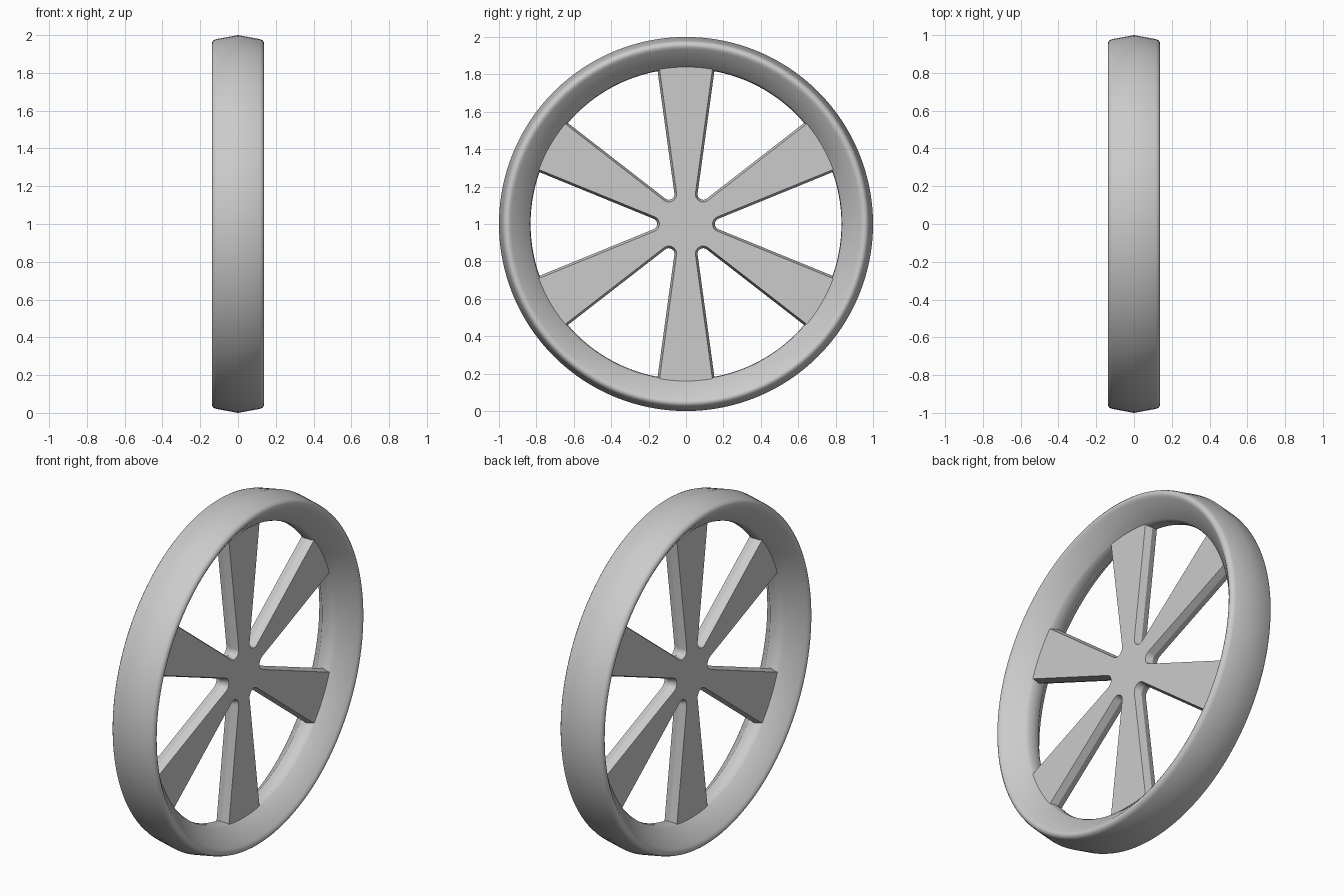
import bpy, bmesh
from math import sin, cos, pi, radians, tan

cube = bpy.data.objects.get("Cube")
if cube:
    bpy.data.objects.remove(cube)

grey = bpy.data.materials.new("plain grey")
grey.use_nodes = True
COLOUR = (0.6, 0.6, 0.6, 1)
grey.diffuse_color = COLOUR
grey.node_tree.nodes["Principled BSDF"].inputs["Base Color"].default_value = COLOUR


def finish(bm, name):
    bmesh.ops.recalc_face_normals(bm, faces=bm.faces)
    mesh = bpy.data.meshes.new(name)
    bm.to_mesh(mesh)
    bm.free()
    mesh.materials.append(grey)
    ob = bpy.data.objects.new(name, mesh)
    bpy.context.collection.objects.link(ob)
    ob.location.z = 1
    bpy.ops.object.select_all(action='DESELECT')
    ob.select_set(True)
    bpy.context.view_layer.objects.active = ob
    bpy.ops.object.shade_smooth_by_angle(angle=radians(32))
    return ob


def bridge(bm, a, b):
    for i in range(len(a)):
        j = (i + 1) % len(a)
        bm.faces.new((a[i], a[j], b[j], b[i]))


# Rim: mirrored half profile of (x, radius), spun about the x axis
half = [(0, 1.0), (.115, .979), (.128, .974), (.136, .964), (.138, .955),
        (.136, .946), (.128, .934), (.045, .842), (.03, .834)]
profile = half + [(0, .831)] + [(-x, r) for x, r in reversed(half[1:])]
STEPS = 128
bm = bmesh.new()
rings = []
for k in range(STEPS):
    a = 2 * pi * k / STEPS
    rings.append([bm.verts.new((x, r * cos(a), r * sin(a))) for x, r in profile])
for k in range(STEPS):
    bridge(bm, rings[k], rings[(k + 1) % STEPS])
finish(bm, "rim")

# Spokes: six flared arms with rounded valleys and a ridge along their flanks
SPOKES = 6
FLARE = radians(22.2)      # half angle of each opening
VALLEY = .184              # distance of valley arc centres
END = .88                  # arm ends, buried in the rim
HALF_DEPTH = .04


def outline(fillet):
    pts = []
    for k in range(SPOKES):
        mid = 2 * pi * k / SPOKES
        # valley arc, then the straight flanks on both sides out to the rim
        local = []
        for i in range(9):
            t = pi / 2 + FLARE + (pi - 2 * FLARE) * i / 8
            local.append((VALLEY + fillet * cos(t), fillet * sin(t)))
        first, last = local[0], local[-1]
        run = END * cos(radians(20)) - first[0]
        start = (first[0] + run, first[1] + run * tan(FLARE))
        stop = (last[0] + run, last[1] - run * tan(FLARE))
        # reversed so that the outline runs counter-clockwise
        for u, v in reversed([start] + local + [stop]):
            pts.append((u * cos(mid) - v * sin(mid), u * sin(mid) + v * cos(mid)))
    return pts


bm = bmesh.new()
loops = [[bm.verts.new((x, y, z)) for y, z in outline(f)]
         for x, f in ((-HALF_DEPTH, .042), (0, .03), (HALF_DEPTH, .042))]
bridge(bm, loops[0], loops[1])
bridge(bm, loops[1], loops[2])
bm.faces.new(loops[0])
bm.faces.new(loops[2])
finish(bm, "spokes")
